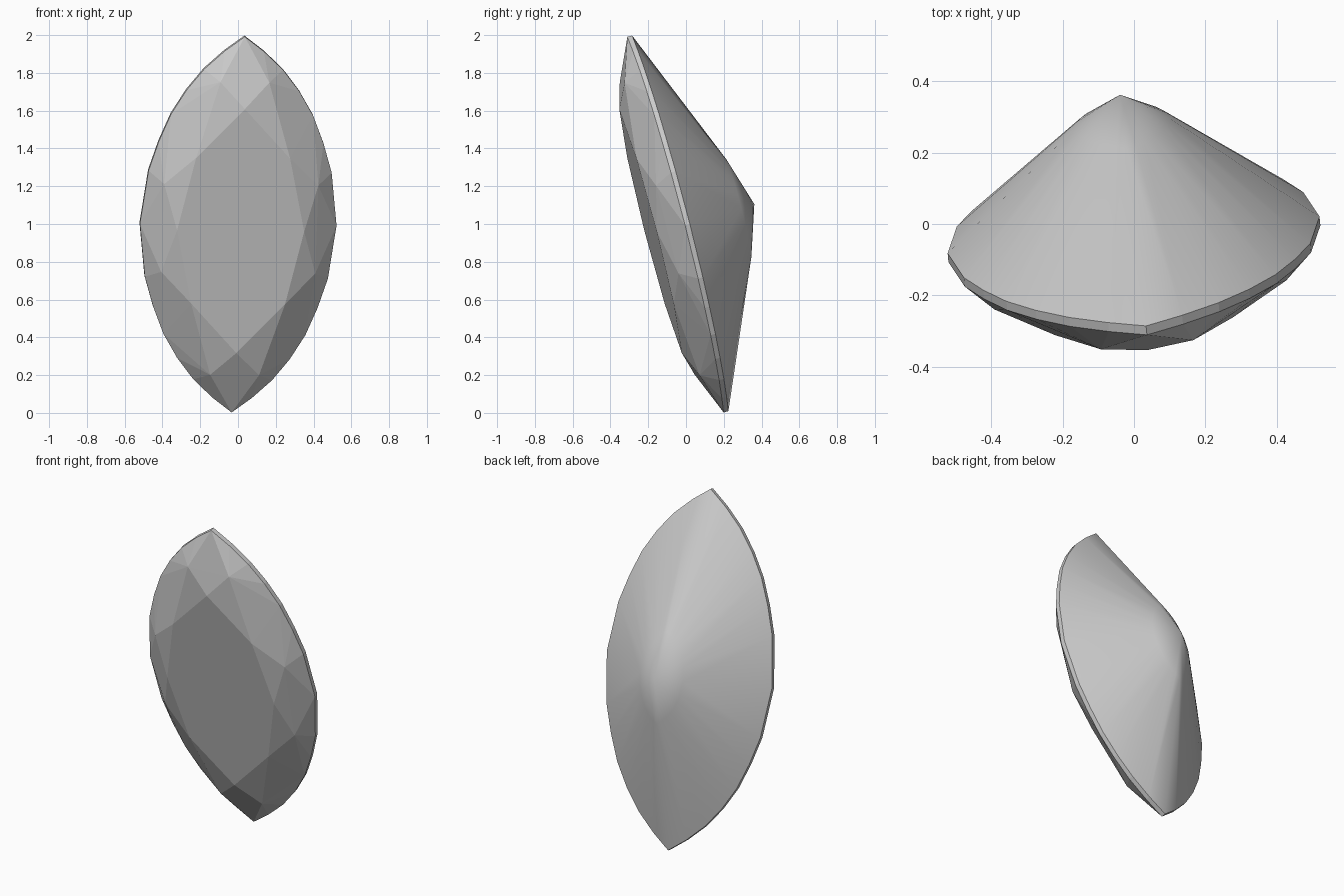
import bpy, bmesh
from mathutils import Matrix, Vector

if "Cube" in bpy.data.objects:
    bpy.data.objects.remove(bpy.data.objects["Cube"])

# Local gem frame: u = width, v = length, w = toward the table (front)
centre = Vector((0, -0.043, 1.0))
length_axis = Vector((0.07, -0.51, 1.99)).normalized()
width_axis = Vector((1.04, 0.10, 0))
width_axis = (width_axis - length_axis * width_axis.dot(length_axis)).normalized()
front_axis = width_axis.cross(length_axis)
frame = Matrix((width_axis, length_axis, front_axis)).transposed()


def mirrored(points):
    """Repeat one quadrant of outline points in all four quadrants."""
    return sorted({(u * a, v * b) for u, v in points for a in (1, -1) for b in (1, -1)})


# One quadrant of each outline
table = mirrored([(0, 0.667), (0.25, 0.398), (0.338, 0)])
crown_mid = mirrored([(0.13, 0.80), (0.41, 0.24)])
girdle = mirrored([(0, 1.027), (0.104, 0.948), (0.21, 0.848), (0.30, 0.732),
                   (0.378, 0.60), (0.438, 0.45), (0.487, 0.29), (0.523, 0)])

# Layers: (outline, scale, height)
layers = [
    (table, 1, 0.15),
    (crown_mid, 1, 0.10),
    (girdle, 1, 0.013),
    (girdle, 1, -0.013),
    (girdle, 0.26, -0.335),
    ([(0, 0)], 1, -0.42),
]

bm = bmesh.new()
for outline, scale, height in layers:
    for u, v in outline:
        bm.verts.new((u * scale, v * scale, height))
bmesh.ops.convex_hull(bm, input=bm.verts[:])

# Flat crown and girdle, smooth pavilion
for face in bm.faces:
    face.smooth = all(v.co.z < 0 for v in face.verts)

# Tilt into place
bmesh.ops.transform(bm, matrix=Matrix.Translation(centre) @ frame.to_4x4(), verts=bm.verts[:])
bmesh.ops.recalc_face_normals(bm, faces=bm.faces[:])

mesh = bpy.data.meshes.new("marquise_gem")
bm.to_mesh(mesh)
bm.free()
gem = bpy.data.objects.new("marquise_gem", mesh)
bpy.context.collection.objects.link(gem)
